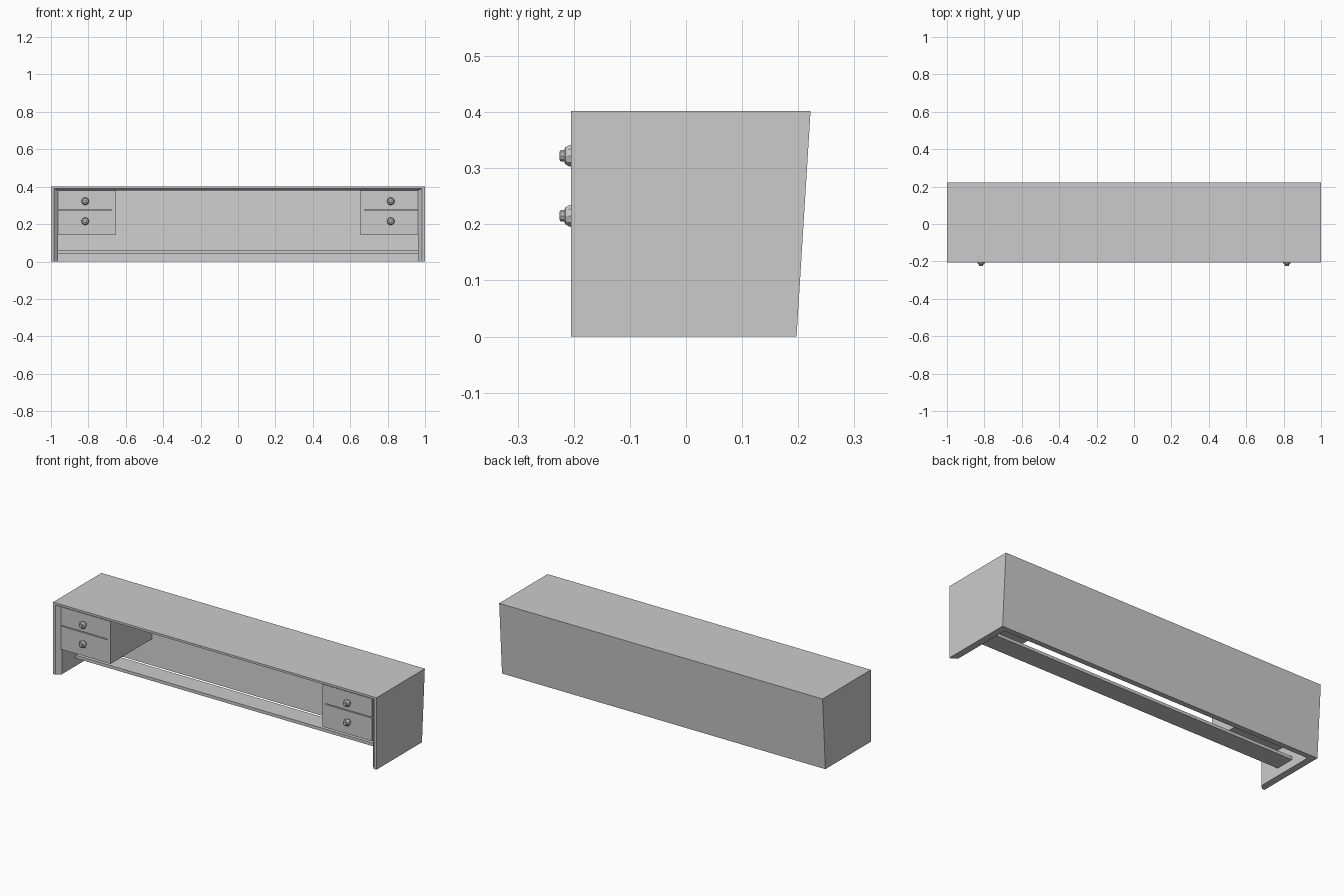
import bpy, bmesh, math

if "Cube" in bpy.data.objects:
    bpy.data.objects.remove(bpy.data.objects["Cube"])


def back_y(z):
    """Outer face of the leaning back panel."""
    return 0.197 + 0.0622 * z


def make_object(name, bm):
    bmesh.ops.recalc_face_normals(bm, faces=bm.faces)
    mesh = bpy.data.meshes.new(name)
    bm.to_mesh(mesh)
    bm.free()
    ob = bpy.data.objects.new(name, mesh)
    bpy.context.collection.objects.link(ob)
    return ob


def box(name, x, y, z, slanted_back=False):
    """Box between two limits per axis; the back may follow the back panel."""
    bm = bmesh.new()
    bmesh.ops.create_cube(bm, size=1)
    for v in bm.verts:
        at_back = v.co.y > 0
        v.co = (x[v.co.x > 0], y[at_back], z[v.co.z > 0])
        if slanted_back and at_back:
            v.co.y = back_y(v.co.z) - 0.03
    return make_object(name, bm)


def knob(name, x, z):
    """Faceted turned knob facing -y."""
    profile = [(-0.188, 0.014), (-0.200, 0.016), (-0.205, 0.0205), (-0.209, 0.0195),
               (-0.215, 0.016), (-0.217, 0.011), (-0.223, 0.011), (-0.225, 0.008)]
    n = 10
    bm = bmesh.new()
    rings = [[bm.verts.new((x + r * math.cos(2 * math.pi * i / n), y,
                            z + r * math.sin(2 * math.pi * i / n)))
              for i in range(n)] for y, r in profile]
    for a, b in zip(rings, rings[1:]):
        for i in range(n):
            j = (i + 1) % n
            bm.faces.new((a[i], a[j], b[j], b[i]))
    bm.faces.new(rings[0])
    bm.faces.new(rings[-1])
    return make_object(name, bm)


# Cabinet shell: sides, top and back in one piece, with a bevelled front opening
sections = [  # half width, height, y (None = follows the back), inset from back
    (1.0, 0.402, None, 0.0),
    (1.0, 0.402, -0.205, 0.0),
    (0.985, 0.390, -0.205, 0.0),
    (0.962, 0.380, -0.182, 0.0),
    (0.962, 0.380, None, 0.03),
]
bm = bmesh.new()
rings = []
for a, h, y, inset in sections:
    corners = [(-a, 0), (-a, h), (a, h), (a, 0)]
    rings.append([bm.verts.new((px, back_y(pz) - inset if y is None else y, pz))
                  for px, pz in corners])
for r, s in zip(rings, rings[1:]):
    for i in range(3):
        bm.faces.new((r[i], r[i + 1], s[i + 1], s[i]))
bm.faces.new(rings[0])
bm.faces.new(rings[-1])
bm.faces.new([r[0] for r in rings] + [r[3] for r in reversed(rings)])
make_object("cabinet_shell", bm)

# Low foot rail between the sides
box("foot_rail", (-0.962, 0.962), (-0.06, 0.05), (0.043, 0.06))

# Drawer units on both ends
for side, s in (("left", -1), ("right", 1)):
    def span(a, b):
        return tuple(sorted((s * a, s * b)))
    box(side + "_drawer_case", span(0.675, 0.962), (-0.175, 0.17), (0.143, 0.38), True)
    box(side + "_drawer_end_panel", span(0.655, 0.675), (-0.19, 0.17), (0.143, 0.38), True)
    for level, z, kz in (("lower", (0.143, 0.272), 0.215), ("upper", (0.277, 0.38), 0.322)):
        box(f"{side}_{level}_drawer_front", span(0.675, 0.962), (-0.19, -0.175), z)
        knob(f"{side}_{level}_knob", s * 0.817, kz)
